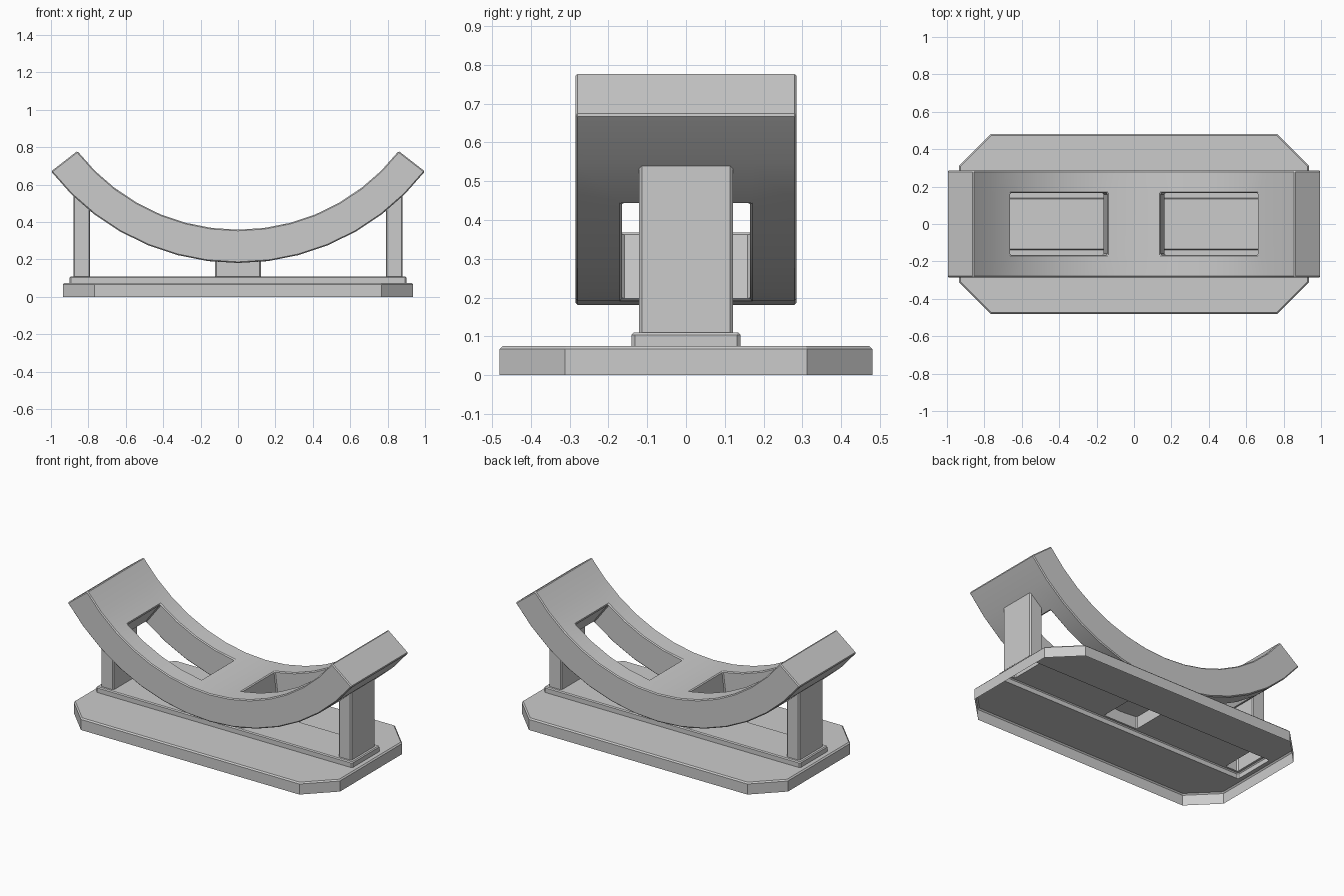
import bpy, bmesh
from math import sin, cos, sqrt, radians

cube = bpy.data.objects.get("Cube")
if cube:
    bpy.data.objects.remove(cube)

grey = bpy.data.materials.new("plain grey")
grey.use_nodes = True
colour = (0.6, 0.6, 0.6, 1)
grey.diffuse_color = colour
grey.node_tree.nodes["Principled BSDF"].inputs["Base Color"].default_value = colour

# Cradle arc
CENTRE_Z, R_OUT, R_IN = 1.446, 1.265, 1.087
HALF_ANGLE, SEGMENTS = radians(52.2), 14


def finish(name, bm):
    mesh = bpy.data.meshes.new(name)
    bm.to_mesh(mesh)
    bm.free()
    obj = bpy.data.objects.new(name, mesh)
    bpy.context.collection.objects.link(obj)
    mesh.materials.append(grey)
    bpy.ops.object.select_all(action="DESELECT")
    obj.select_set(True)
    bpy.context.view_layer.objects.active = obj
    bpy.ops.object.shade_smooth_by_angle(angle=radians(30))
    return obj


def outline(hx, hy, cut, inset=0, cx=0):
    """Rectangle with cut corners, counter-clockwise, optionally inset."""
    hx, hy = hx - inset, hy - inset
    cut -= inset * (2 - sqrt(2))
    pts = [(hx, cut - hy), (hx, hy - cut), (hx - cut, hy), (cut - hx, hy),
           (-hx, hy - cut), (-hx, cut - hy), (cut - hx, -hy), (hx - cut, -hy)]
    return [(x + cx, y) for x, y in pts]


def ring(bm, pts, z):
    return [bm.verts.new((x, y, z(x) if callable(z) else z)) for x, y in pts]


def bridge(bm, low, high):
    for i in range(len(low)):
        j = (i + 1) % len(low)
        bm.faces.new((low[i], low[j], high[j], high[i]))


def shell(name, shape, z0, z1, edge, holes):
    """Open-bottomed tray: walls, bevelled rim, top pierced by holes."""
    bm = bmesh.new()
    rings = [ring(bm, outline(*shape), z0), ring(bm, outline(*shape), z1 - edge),
             ring(bm, outline(*shape, inset=edge), z1)]
    bridge(bm, rings[0], rings[1])
    bridge(bm, rings[1], rings[2])
    edges = []
    for loop in [rings[2]] + [ring(bm, h, z1) for h in holes]:
        for a, b in zip(loop, loop[1:] + loop[:1]):
            edges.append(bm.edges.get((a, b)) or bm.edges.new((a, b)))
    bmesh.ops.triangle_fill(bm, use_beauty=True, edges=edges, normal=(0, 0, 1))
    for f in bm.faces:
        if abs(f.normal.z) > 0.99 and f.normal.z < 0:
            f.normal_flip()
    return finish(name, bm)


def underside(x):
    return CENTRE_Z - sqrt(R_OUT ** 2 - x ** 2) + 0.005


# Base, raised strip and posts are hollow from below
plinth = (0.9, 0.14, 0.008)
posts = {"left_post": (0.045, 0.835), "right_post": (0.045, -0.835),
         "centre_post": (0.122, 0)}
feet = {n: outline(hx, 0.121, 0.007, cx=cx) for n, (hx, cx) in posts.items()}
shell("base_plate", (0.935, 0.48, 0.168), 0, 0.075, 0.008, [outline(*plinth)])
shell("raised_strip", plinth, 0.075, 0.11, 0.006, feet.values())
for name, foot in feet.items():
    bm = bmesh.new()
    bridge(bm, ring(bm, foot, 0.11), ring(bm, foot, underside))
    finish(name, bm)

# Curved cradle: a grid of solid cells with two slots left out
bm = bmesh.new()
across = (-0.285, -0.165, 0.165, 0.285)
slots = set(range(2, 6)) | set(range(8, 12))
cells = {(i, j) for i in range(SEGMENTS) for j in range(3)
         if not (j == 1 and i in slots)}
grid = {}
for i in range(SEGMENTS + 1):
    a = HALF_ANGLE * (2 * i / SEGMENTS - 1)
    for j, y in enumerate(across):
        for k, r in enumerate((R_OUT, R_IN)):
            grid[i, j, k] = bm.verts.new((r * sin(a), y, CENTRE_Z - r * cos(a)))
for i, j in cells:
    corners = [(i, j), (i + 1, j), (i + 1, j + 1), (i, j + 1)]
    bm.faces.new([grid[c + (1,)] for c in corners])
    bm.faces.new([grid[c + (0,)] for c in reversed(corners)])
    neighbours = [(i, j - 1), (i + 1, j), (i, j + 1), (i - 1, j)]
    for n, near in enumerate(neighbours):
        if near not in cells:
            p, q = corners[n], corners[(n + 1) % 4]
            bm.faces.new([grid[p + (0,)], grid[q + (0,)], grid[q + (1,)], grid[p + (1,)]])
bmesh.ops.recalc_face_normals(bm, faces=bm.faces)
sharp = [e for e in bm.edges if e.calc_face_angle(0) > radians(30)]
bmesh.ops.bevel(bm, geom=sharp, offset=0.006, segments=1, affect="EDGES")
finish("curved_cradle", bm)
